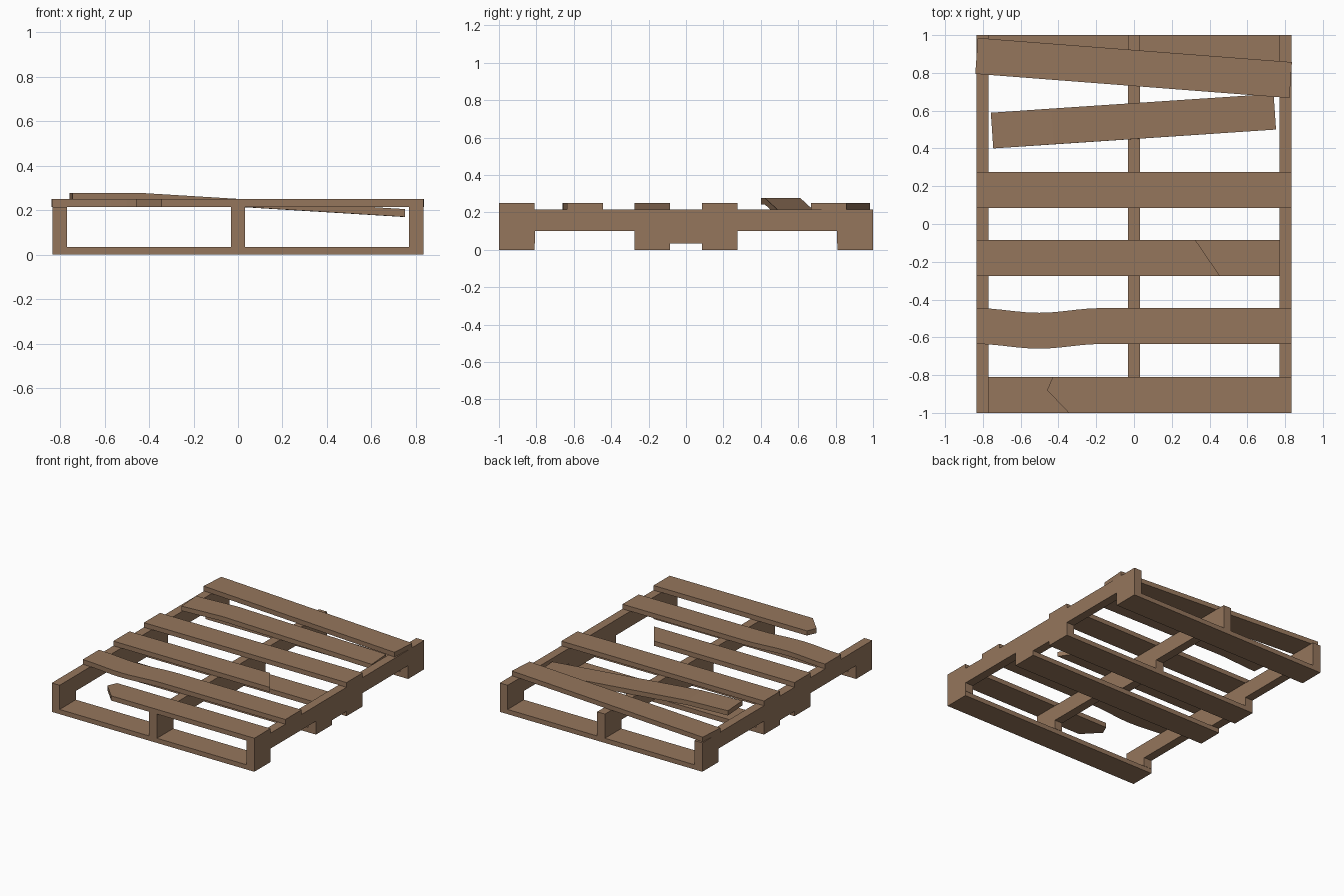
import bpy
import bmesh
import math

cube = bpy.data.objects.get("Cube")
if cube:
    bpy.data.objects.remove(cube, do_unlink=True)

wood = bpy.data.materials.new("weathered_wood")
wood.use_nodes = True
COLOUR = (0.30, 0.18, 0.107, 1)
wood.diffuse_color = COLOUR
wood.node_tree.nodes["Principled BSDF"].inputs["Base Color"].default_value = COLOUR

THICK = 0.035      # board thickness
DECK = 0.215       # top of the stringers
HALF_X = 0.835
HALF_W = 0.095     # half a board's width


def prism(name, outline, offset):
    """Extrude a closed 3D outline along an offset vector."""
    bm = bmesh.new()
    face = bm.faces.new([bm.verts.new(p) for p in outline])
    new = bmesh.ops.extrude_face_region(bm, geom=[face])["geom"]
    bmesh.ops.translate(bm, vec=offset, verts=[v for v in new if isinstance(v, bmesh.types.BMVert)])
    bmesh.ops.recalc_face_normals(bm, faces=bm.faces)
    mesh = bpy.data.meshes.new(name)
    bm.to_mesh(mesh)
    bm.free()
    mesh.materials.append(wood)
    obj = bpy.data.objects.new(name, mesh)
    bpy.context.collection.objects.link(obj)
    return obj


def plank(name, outline, z):
    return prism(name, [(x, y, z) for x, y in outline], (0, 0, THICK))


def straight(y):
    return [(-HALF_X, y - HALF_W), (HALF_X, y - HALF_W), (HALF_X, y + HALF_W), (-HALF_X, y + HALF_W)]


# Stringers: notched beams running front to back
half = [(1, DECK), (1, THICK), (0.808, THICK), (0.808, 0.1), (0.275, 0.1), (0.275, THICK)]
profile = half + [(-y, z) for y, z in reversed(half)]
for name, x in (("right_stringer", -HALF_X), ("middle_stringer", -0.0325), ("left_stringer", HALF_X - 0.065)):
    prism(name, [(x, y, z) for y, z in profile], (0.065, 0, 0))

# Bottom boards
for i, y in enumerate((-0.905, -0.18, 0.18, 0.905)):
    plank(f"bottom_board_{i + 1}", straight(y), 0)

# Intact top board
plank("top_board_whole", straight(0.18), DECK)

# Front top board, snapped to a point near its right end
plank("top_board_front_broken",
      [(-0.345, -1), (HALF_X, -1), (HALF_X, -0.81), (-0.43, -0.81), (-0.46, -0.88)], DECK)

# Top board snapped on a slant near its left end
plank("top_board_slant_broken",
      [(-HALF_X, -0.275), (0.455, -0.275), (0.325, -0.085), (-HALF_X, -0.085)], DECK)

# Warped top board with a sideways bulge
steps = [-HALF_X + i * 0.0665 for i in range(11)]
warp = [(x, -0.54 - 0.0125 * (1 - math.cos(math.tau * (x + HALF_X) / 0.665))) for x in steps]
warp.append((HALF_X, -0.54))
plank("top_board_warped",
      [(x, y - HALF_W) for x, y in warp] + [(x, y + HALF_W) for x, y in reversed(warp)], DECK)

# Skewed back top board
plank("top_board_skewed", [(-0.84, 0.795), (0.823, 0.667), (0.836, 0.857), (-0.827, 0.985)], DECK)

# Loose board, bent and drooping to the left between the stringers
side = [(-0.745, 0.4, 0.242), (-0.425, 0.422, 0.242), (0.752, 0.5, 0.17)]
lower = side + [(x, y, z + THICK) for x, y, z in reversed(side)]
prism("top_board_loose", lower, (-0.013, 0.189, 0))
